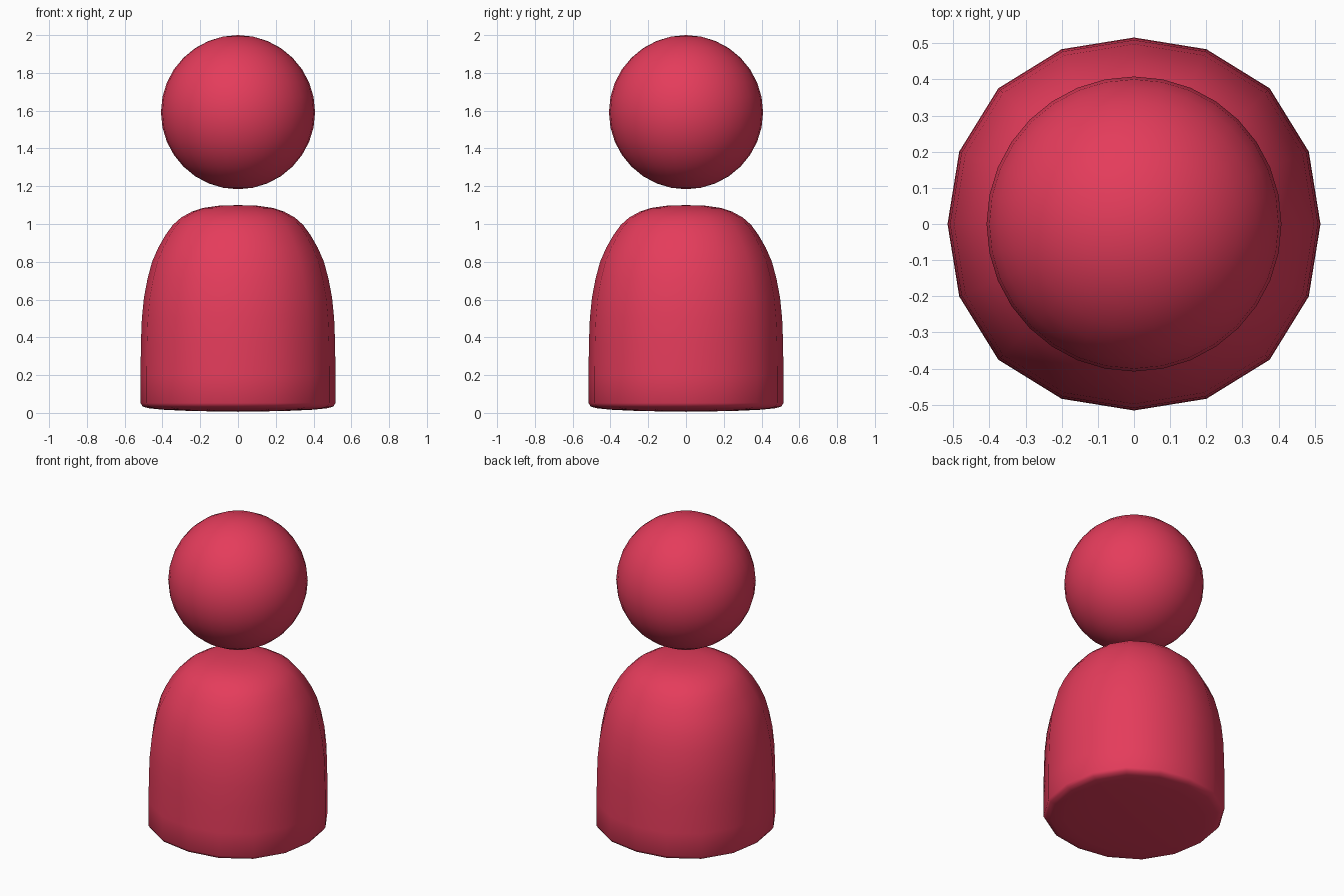
import bpy, bmesh
from math import cos, sin, pi

if "Cube" in bpy.data.objects:
    bpy.data.objects.remove(bpy.data.objects["Cube"])

red = bpy.data.materials.new("red")
red.diffuse_color = (0.78, 0.045, 0.105, 1)
red.use_nodes = True
red.node_tree.nodes["Principled BSDF"].inputs["Base Color"].default_value = red.diffuse_color


def finish(name, bm):
    bmesh.ops.recalc_face_normals(bm, faces=bm.faces)
    mesh = bpy.data.meshes.new(name)
    bm.to_mesh(mesh)
    bm.free()
    for p in mesh.polygons:
        p.use_smooth = True
    mesh.materials.append(red)
    obj = bpy.data.objects.new(name, mesh)
    bpy.context.collection.objects.link(obj)
    return obj


# Body: 16-sided, slightly squared bell turned from a (radius, height) profile
base_z, top_z = 0.006, 1.10
profile = [(0.25, 0.010), (0.40, 0.017), (0.475, 0.025), (0.505, 0.034),
           (0.516, 0.052), (0.516, 0.20), (0.514, 0.37), (0.509, 0.50),
           (0.498, 0.61), (0.479, 0.71), (0.455, 0.80), (0.422, 0.875),
           (0.385, 0.94), (0.345, 0.995), (0.30, 1.035), (0.245, 1.065),
           (0.185, 1.085), (0.10, 1.097)]
sides = 16
bm = bmesh.new()
rings = []
for r, z in profile:
    ring = []
    for i in range(sides):
        a = 2 * pi * i / sides
        k = r * (1 + 0.0145 * (1 - cos(4 * a)))
        ring.append(bm.verts.new((k * cos(a), k * sin(a), z)))
    rings.append(ring)
bottom = bm.verts.new((0, 0, base_z))
top = bm.verts.new((0, 0, top_z))
for i in range(sides):
    j = (i + 1) % sides
    for lo, hi in zip(rings, rings[1:]):
        bm.faces.new((lo[i], lo[j], hi[j], hi[i]))
    bm.faces.new((rings[0][j], rings[0][i], bottom))
    bm.faces.new((rings[-1][i], rings[-1][j], top))
finish("body", bm)

# Head: smooth ball floating above the body
bm = bmesh.new()
bmesh.ops.create_uvsphere(bm, u_segments=32, v_segments=16, radius=0.408)
head = finish("head", bm)
head.location.z = 1.592
